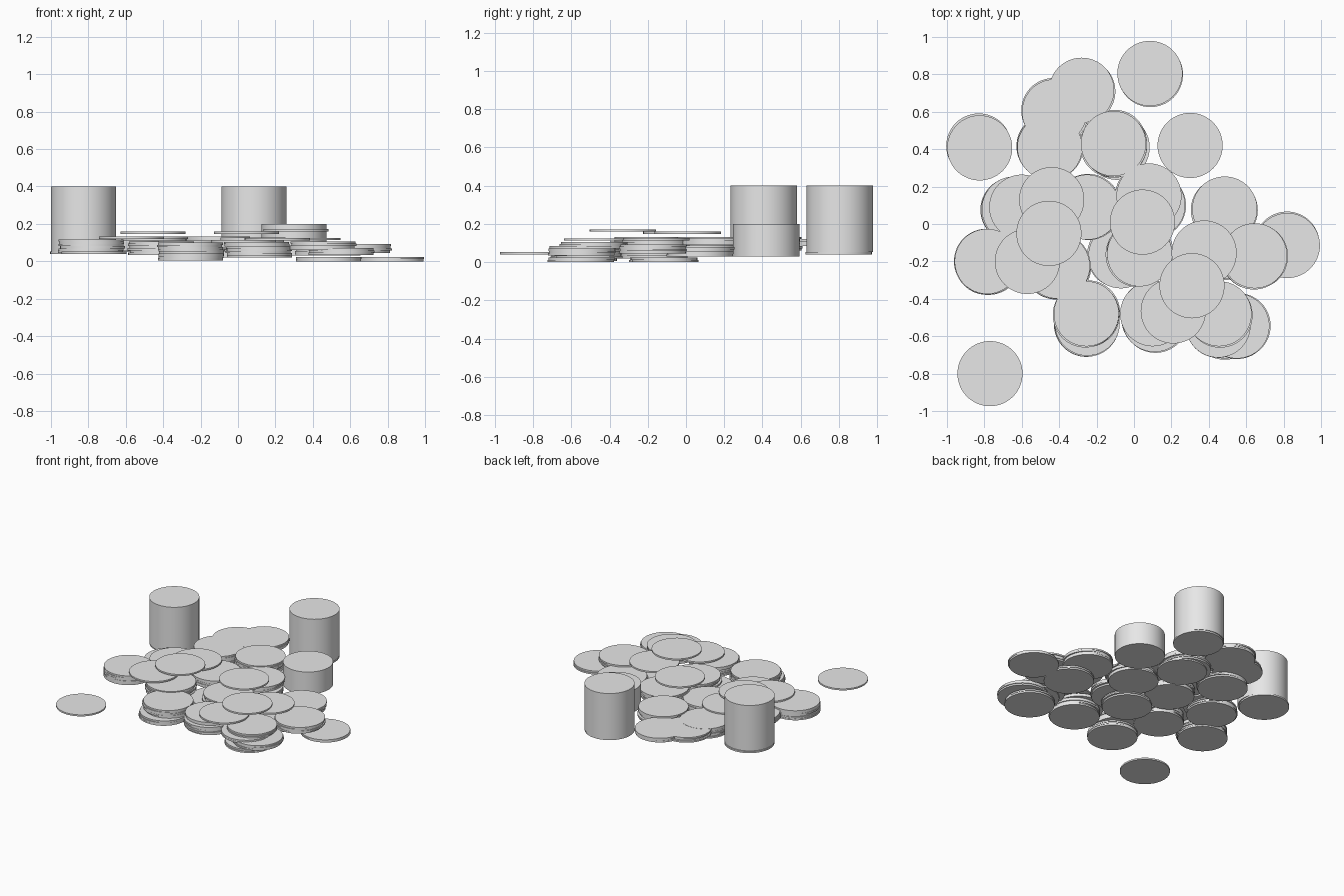
import bpy
import bmesh
import random
from mathutils import Matrix

RADIUS = 0.174
THICKNESS = 0.012
SIDES = 64

random.seed(4)

default_cube = bpy.data.objects.get("Cube")
if default_cube:
    bpy.data.objects.remove(default_cube, do_unlink=True)


def make_material(name, colour):
    material = bpy.data.materials.new(name)
    material.use_nodes = True
    material.diffuse_color = colour
    for node in material.node_tree.nodes:
        if node.type == "BSDF_PRINCIPLED":
            node.inputs["Base Color"].default_value = colour
    return material


coin_grey = make_material("coin grey", (0.8, 0.8, 0.8, 1))


def add_disc(mesh, x, y, bottom, height):
    """Add one closed round disc resting at the given bottom height."""
    bmesh.ops.create_cone(
        mesh, cap_ends=True, cap_tris=False, segments=SIDES,
        radius1=RADIUS, radius2=RADIUS, depth=height,
        matrix=Matrix.Translation((x, y, bottom + height / 2)))


def finish_object(name, mesh):
    """Turn a bmesh into a shaded object of the coin material."""
    data = bpy.data.meshes.new(name)
    mesh.to_mesh(data)
    mesh.free()
    data.materials.append(coin_grey)
    part = bpy.data.objects.new(name, data)
    bpy.context.collection.objects.link(part)
    bpy.ops.object.select_all(action="DESELECT")
    part.select_set(True)
    bpy.context.view_layer.objects.active = part
    bpy.ops.object.shade_smooth_by_angle()


def coin_pile(name, x, y, bottom, count=1):
    """Loose pile: every coin below the top one is nudged a little."""
    mesh = bmesh.new()
    for level in range(count):
        nudge = 0.008 if level < count - 1 else 0
        add_disc(mesh,
                 x + random.uniform(-nudge, nudge),
                 y + random.uniform(-nudge, nudge),
                 bottom + level * THICKNESS, THICKNESS)
    finish_object(name, mesh)


def neat_stack(name, x, y, bottom, top, slip):
    """Tidy tall stack: one flush column on a slightly slipped base coin."""
    mesh = bmesh.new()
    add_disc(mesh, x - slip / 2, y + slip, bottom, THICKNESS)
    add_disc(mesh, x, y, bottom + THICKNESS, top - bottom - THICKNESS)
    finish_object(name, mesh)


# Tidy stacks behind the heap
neat_stack("tall_stack_right", -0.825, 0.407, 0.04, 0.4, 0.01)
neat_stack("tall_stack_back", 0.085, 0.805, 0.04, 0.4, -0.006)
neat_stack("short_stack", 0.3, 0.42, 0.03, 0.2, 0)

# Piles of several coins: x, y, bottom height, number of coins
front_piles = [
    (-.25, -.53, .005, 3), (-.255, -.48, .04, 5),
    (.11, -.51, .02, 5), (.1, -.48, .08, 2),
    (.485, -.545, 0, 2), (.55, -.545, .035, 3),
    (.45, -.54, .06, 2), (.455, -.48, .07, 3),
]
middle_piles = [
    (-.785, -.2, .045, 6), (-.41, -.225, .035, 6),
    (-.07, -.17, .02, 3), (.03, -.16, .065, 4),
    (.49, -.12, 0, 2), (.82, -.115, 0, 2), (.645, -.17, .045, 4),
    (.485, .08, .03, 4), (.1, .1, .04, 4), (.08, .15, .09, 3),
]
back_piles = [
    (-.64, .08, .055, 4), (-.6, .09, .1, 1), (-.25, .09, .05, 5),
    (-.45, .41, .05, 6), (-.425, .6, .085, 3),
    (-.28, .715, .085, 3), (-.09, .41, .05, 1), (-.11, .43, .06, 6),
]

# Single coins lying across the piles: x, y, bottom height
top_coins = [
    (-.57, -.2, .12), (-.44, .13, .12), (-.455, -.05, .147),
    (.045, .01, .147), (.375, -.155, .113),
    (.21, -.465, .112), (.31, -.33, .16),
]

for label, piles in (("front_pile", front_piles),
                     ("middle_pile", middle_piles),
                     ("back_pile", back_piles),
                     ("top_coin", top_coins)):
    for number, place in enumerate(piles, start=1):
        coin_pile(f"{label}_{number}", *place)

# Lone coin away from the heap
coin_pile("lone_coin", -.77, -.8, .04)
